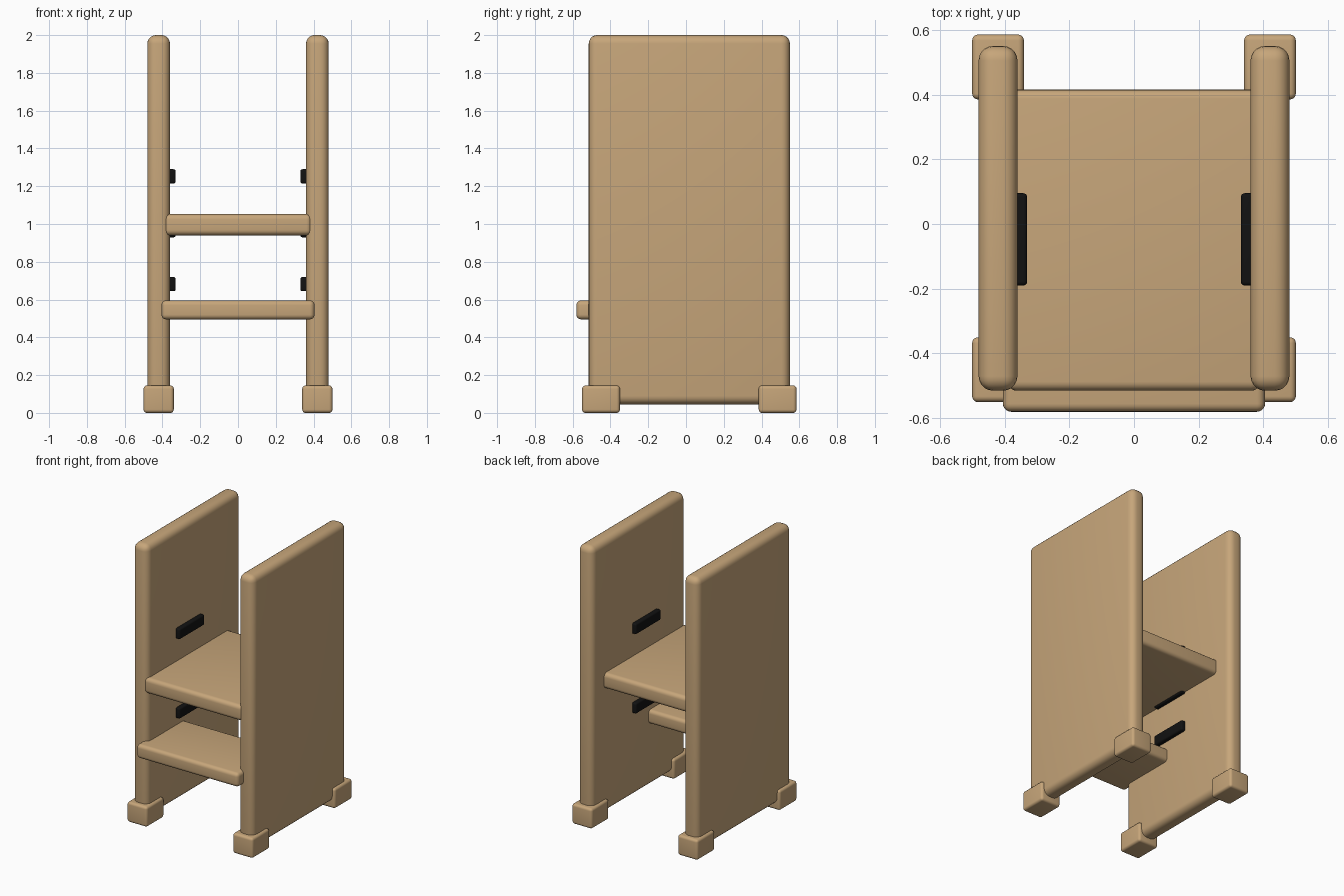
import bpy
import bmesh
import math

cube = bpy.data.objects.get("Cube")
if cube:
    bpy.data.objects.remove(cube, do_unlink=True)


def material(name, rgb):
    mat = bpy.data.materials.new(name)
    mat.use_nodes = True
    color = (*rgb, 1.0)
    mat.diffuse_color = color
    bsdf = mat.node_tree.nodes["Principled BSDF"]
    bsdf.inputs["Base Color"].default_value = color
    bsdf.inputs["Roughness"].default_value = 0.6
    return mat


wood = material("light wood", (0.57, 0.38, 0.195))
black = material("black", (0.006, 0.006, 0.006))


def rounded_box(name, x, y, z, radius, mat, segments=5):
    """Box spanning the (min, max) ranges, with rounded edges."""
    bm = bmesh.new()
    bmesh.ops.create_cube(bm, size=1.0)
    for v in bm.verts:
        v.co = [(r[0] + r[1]) / 2 + c * (r[1] - r[0])
                for r, c in zip((x, y, z), v.co)]
    bmesh.ops.bevel(bm, geom=bm.edges[:], offset=radius, segments=segments,
                    profile=0.5, affect='EDGES', clamp_overlap=True)
    mesh = bpy.data.meshes.new(name)
    bm.to_mesh(mesh)
    bm.free()
    mesh.materials.append(mat)
    obj = bpy.data.objects.new(name, mesh)
    bpy.context.collection.objects.link(obj)
    bpy.ops.object.select_all(action='DESELECT')
    obj.select_set(True)
    bpy.context.view_layer.objects.active = obj
    bpy.ops.object.shade_smooth_by_angle(angle=math.radians(35))
    return obj


def mirrored_pair(name, x, *args):
    """One box on each side of the chair."""
    rounded_box("left_" + name, x, *args)
    rounded_box("right_" + name, (-x[1], -x[0]), *args)


# Tall side panels
mirrored_pair("side_panel", (0.36, 0.48), (-0.515, 0.55), (0.045, 2.0), 0.045, wood)

# Block feet under the panel ends
mirrored_pair("front_foot", (0.34, 0.50), (-0.55, -0.35), (0.0, 0.145), 0.018, wood)
mirrored_pair("back_foot", (0.34, 0.50), (0.385, 0.585), (0.0, 0.145), 0.018, wood)

# Seat and footrest boards, let into the panels
rounded_box("seat", (-0.39, 0.39), (-0.515, 0.415), (0.94, 1.052), 0.028, wood)
rounded_box("footrest", (-0.405, 0.405), (-0.58, -0.09), (0.495, 0.595), 0.025, wood)

# Black support strips on the inner panel faces
for level, z in enumerate((0.682, 0.967, 1.252), start=1):
    mirrored_pair(f"support_strip_{level}", (0.33, 0.39), (-0.19, 0.095),
                  (z - 0.038, z + 0.038), 0.012, black)
